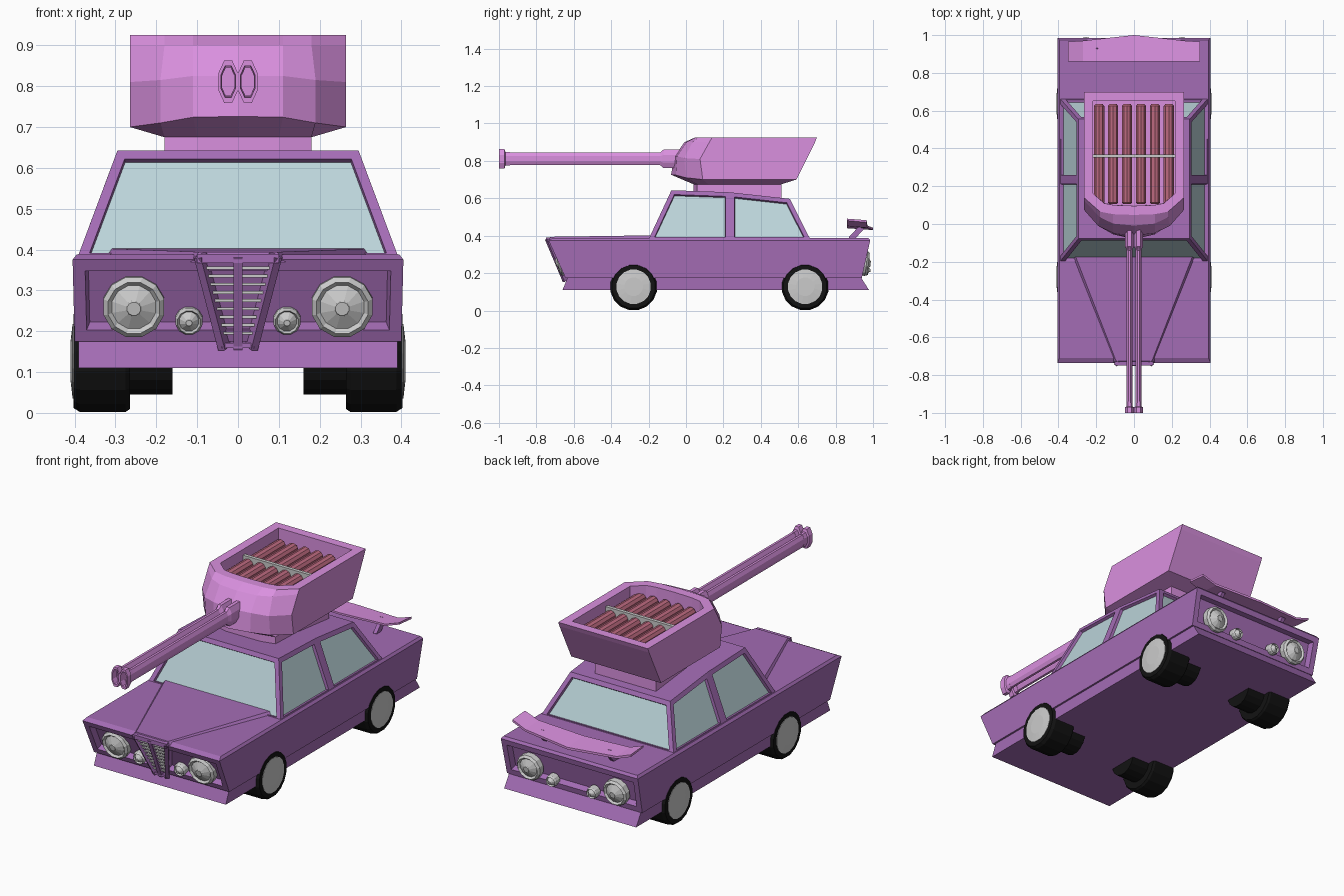
import bpy, bmesh
from math import sin, cos, pi
from mathutils import Vector


def material(name, r, g, b):
    m = bpy.data.materials.new(name)
    m.diffuse_color = (r, g, b, 1)
    return m


PURPLE = material("purple_paint", 0.37, 0.15, 0.46)
PINK = material("pink_paint", 0.70, 0.28, 0.74)
GLASS = material("glass", 0.50, 0.66, 0.70)
RUBBER = material("rubber", 0.006, 0.006, 0.006)
TUBE = material("tube_red", 0.50, 0.14, 0.21)


def mirrored(half):
    """Close a half outline (x >= 0) into a full symmetric ring."""
    return half + [(-x, y, z) for x, y, z in reversed(half) if x > 0]


def loft(name, rings, mat=None, inset=None, steps=(), inset_mat=None):
    """Skin equal-length rings, cap the ends, optionally inset chosen faces."""
    bm = bmesh.new()
    rows = [[bm.verts.new(p) for p in ring] for ring in rings]
    n = len(rows[0])
    for a, b in zip(rows, rows[1:]):
        for i in range(n):
            j = (i + 1) % n
            bm.faces.new((a[i], a[j], b[j], b[i]))
    bm.faces.new(rows[0][::-1])
    bm.faces.new(rows[-1])
    bmesh.ops.recalc_face_normals(bm, faces=bm.faces)
    if inset:
        bm.normal_update()
        chosen = [f for f in bm.faces if inset(f.calc_center_median(), f.normal)]
        for thickness, depth in steps:
            bmesh.ops.inset_individual(bm, faces=chosen, thickness=thickness,
                                       depth=depth, use_even_offset=True)
        if inset_mat:
            for f in chosen:
                f.material_index = 1
    me = bpy.data.meshes.new(name)
    bm.to_mesh(me)
    bm.free()
    for m in (mat, inset_mat):
        if m:
            me.materials.append(m)
    ob = bpy.data.objects.new(name, me)
    bpy.context.collection.objects.link(ob)
    return ob


def lathe(name, origin, direction, profile, n, mat=None, sx=1, sy=1):
    """Turn a (radius, distance) profile around an axis."""
    q = Vector(direction).to_track_quat('Z', 'Y')
    rings = []
    for r, d in profile:
        angles = [(i + 0.5) * 2 * pi / n for i in range(n)]
        rings.append([Vector(origin) + q @ Vector((r * cos(a) * sx, r * sin(a) * sy, d))
                      for a in angles])
    return loft(name, rings, mat)


def bar(name, p, q, width, mat=None, height=None):
    """Rectangular bar between two points."""
    d = Vector(q) - Vector(p)
    k = 0.7071
    return lathe(name, p, d, [(1, 0), (1, d.length)], 4, mat,
                 width * k, (height or width) * k)


def rect(x, front, back, z):
    return mirrored([(x, back, z), (x, front, z)])


# Body with recessed nose and tail panels, and flared skirt
loft("car_body", [rect(0.40, -0.645, 0.94, 0.175), rect(0.405, -0.735, 0.985, 0.375),
                  rect(0.395, -0.71, 0.975, 0.388)], PURPLE,
     lambda c, n: abs(n.y) > 0.8 and c.z < 0.35, [(0.03, 0), (0.008, -0.03)])
loft("lower_skirt", [rect(0.39, -0.66, 0.978, 0.11), rect(0.39, -0.632, 0.935, 0.178)], PURPLE)

# Raised bonnet wedge
loft("bonnet_wedge", [mirrored([(0.33, -0.17, 0.38), (0.115, -0.735, 0.37)]),
                      mirrored([(0.31, -0.17, 0.402), (0.095, -0.725, 0.394)])], PURPLE)

# Cabin: all six side panels become framed windows
loft("cabin", [mirrored([(0.397, 0.67, 0.37), (0.397, 0.235, 0.37), (0.397, -0.205, 0.37)]),
               mirrored([(0.295, 0.555, 0.597), (0.295, 0.235, 0.632), (0.295, -0.078, 0.643)])],
     PURPLE, lambda c, n: abs(n.z) < 0.8, [(0.024, 0), (0.002, -0.015)], GLASS)


# V-shaped grille on the sloping nose
def nose(x, z, out=0.0):
    return (x, -0.735 + (0.38 - z) * 0.42 - out, z)


loft("grille_back", [mirrored([nose(0.10, 0.375, -0.05), nose(0.035, 0.165, -0.05)]),
                     mirrored([nose(0.10, 0.375, -0.008), nose(0.035, 0.165, -0.008)])], PURPLE)
bar("grille_centre_bar", nose(0, 0.385), nose(0, 0.16), 0.022, PURPLE, 0.03)
for s in (-1, 1):
    bar("grille_side_bar", nose(s * 0.092, 0.385), nose(s * 0.033, 0.16), 0.02, PURPLE, 0.03)
bar("grille_top_bar", nose(-0.10, 0.378), nose(0.10, 0.378), 0.03, PURPLE, 0.022)
bar("grille_bottom_bar", nose(-0.04, 0.165), nose(0.04, 0.165), 0.03, PURPLE, 0.012)
for i in range(9):
    z = 0.195 + i * 0.02
    w = 0.033 + (z - 0.16) * 0.26
    bar("grille_slat", nose(-w, z, 0.002), nose(w, z, 0.002), 0.012, None, 0.007)

# Round lamps, large and small, at both ends
LAMP = [(1, 0), (1, 0.4), (0.85, 0.55), (0.72, 0.42), (0.25, 0.65), (0.22, 0.7)]
for s in (-1, 1):
    for name, x, z, r in (("big_lamp", 0.255, 0.265, 0.077), ("small_lamp", 0.12, 0.23, 0.034)):
        profile = [(a * r, b * 0.075) for a, b in LAMP]
        lathe("front_" + name, (s * x, -0.695 + (0.3 - z) * 0.4 + 0.035, z), (0, -1, -0.2),
              profile, 12)
        lathe("rear_" + name, (s * x, 0.935, z - 0.01), (0, 1, -0.12),
              [(a * 0.9, b) for a, b in profile], 12)

# Wheels with inner axle stubs and pale hubs
for y in (-0.28, 0.637):
    for s in (-1, 1):
        lathe("tyre", (s * 0.16, y, 0.127), (s, 0, 0),
              [(0.083, 0), (0.083, 0.105), (0.12, 0.105), (0.127, 0.115), (0.127, 0.228),
               (0.117, 0.243), (0.09, 0.243)], 16, RUBBER)
        lathe("hub", (s * 0.38, y, 0.127), (s, 0, 0),
              [(0.093, 0), (0.093, 0.025), (0.05, 0.03)], 16)

# Tail spoiler with upturned tips
sections = []
for x, z, back in ((-0.35, 0.475, 0.965), (-0.27, 0.446, 0.97), (0, 0.434, 1.0),
                   (0.27, 0.446, 0.97), (0.35, 0.475, 0.965)):
    sections.append([(x, 0.86, z + 0.006), (x, back, z - 0.004),
                     (x, back, z + 0.008), (x, 0.86, z + 0.016)])
loft("spoiler", sections, PINK)
for s in (-1, 1):
    bar("spoiler_strut", (s * 0.2, 0.88, 0.38), (s * 0.2, 0.94, 0.445), 0.02, PURPLE, 0.03)

# Turret: neck, faceted shell and sunken top bay
loft("turret", [
    mirrored([(0.18, 0.51, 0.58), (0.18, 0.12, 0.58), (0.18, 0.06, 0.58), (0.1, 0.04, 0.58), (0, 0.04, 0.58)]),
    mirrored([(0.18, 0.51, 0.675), (0.18, 0.12, 0.675), (0.18, 0.06, 0.675), (0.1, 0.04, 0.675), (0, 0.04, 0.675)]),
    mirrored([(0.265, 0.59, 0.70), (0.265, 0.09, 0.70), (0.19, 0.0, 0.71), (0.11, -0.055, 0.724), (0, -0.08, 0.726)]),
    mirrored([(0.265, 0.645, 0.81), (0.265, 0.075, 0.81), (0.19, -0.01, 0.815), (0.11, -0.048, 0.825), (0, -0.062, 0.825)]),
    mirrored([(0.265, 0.69, 0.90), (0.265, 0.125, 0.90), (0.18, 0.035, 0.90), (0.11, 0.002, 0.90), (0, -0.008, 0.90)]),
    mirrored([(0.265, 0.70, 0.925), (0.265, 0.14, 0.925), (0.18, 0.065, 0.925), (0.11, 0.052, 0.925), (0, 0.048, 0.925)])],
    PINK, lambda c, n: n.z > 0.9 and c.z > 0.92, [(0.048, 0), (0.001, -0.10)])

# Launch tubes lying in the bay, with a clamp across
for i in range(6):
    lathe("launch_tube", (-0.185 + i * 0.074, 0.105, 0.855), (0, 1, 0),
          [(0.02, 0), (0.029, 0.01), (0.029, 0.52), (0.02, 0.53)], 10, TUBE)
bar("tube_clamp", (-0.218, 0.36, 0.875), (0.218, 0.36, 0.875), 0.018, None, 0.04)

# Twin cannon barrels with collar and hollow muzzle
for s in (-1, 1):
    lathe("cannon_barrel", (s * 0.024, 0.02, 0.811), (0, -1, 0),
          [(0.054, 0), (0.054, 0.14), (0.044, 0.15), (0.036, 0.16), (0.036, 0.985),
           (0.056, 0.99), (0.056, 1.02), (0.042, 1.02), (0.038, 0.96)], 8, PINK, 0.46, 1)
